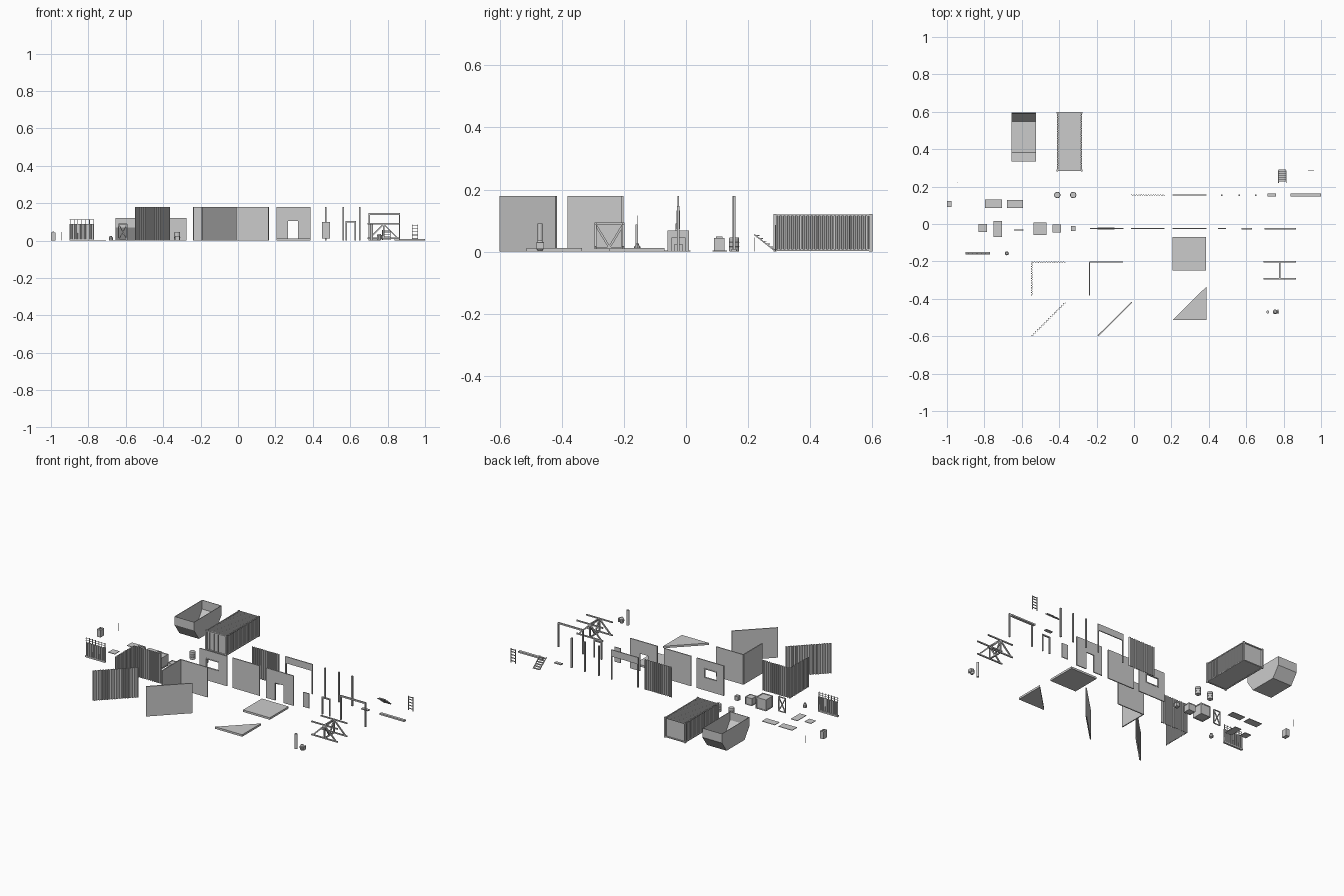
import bpy, bmesh, math
from mathutils import Vector

if "Cube" in bpy.data.objects:
    bpy.data.objects.remove(bpy.data.objects["Cube"])

def finish(name, bm):
    bmesh.ops.recalc_face_normals(bm, faces=bm.faces)
    me = bpy.data.meshes.new(name)
    bm.to_mesh(me)
    bm.free()
    ob = bpy.data.objects.new(name, me)
    bpy.context.collection.objects.link(ob)
    return ob

def boxes(name, *bounds):
    """One object from boxes given as (x0, x1, y0, y1, z0, z1)."""
    bm = bmesh.new()
    for x0, x1, y0, y1, z0, z1 in bounds:
        for v in bmesh.ops.create_cube(bm, size=1)['verts']:
            v.co = Vector((x0 + (x1 - x0) * (v.co.x + .5), y0 + (y1 - y0) * (v.co.y + .5),
                           z0 + (z1 - z0) * (v.co.z + .5)))
    return finish(name, bm)

def prism(name, pts, z0, z1):
    bm = bmesh.new()
    f = bm.faces.new([bm.verts.new((x, y, z0)) for x, y in pts])
    r = bmesh.ops.extrude_face_region(bm, geom=[f], use_keep_orig=True)
    bmesh.ops.translate(bm, vec=(0, 0, z1 - z0), verts=[g for g in r['geom'] if isinstance(g, bmesh.types.BMVert)])
    return finish(name, bm)

def bars(name, segs, t):
    """Square bars of width t between pairs of points."""
    bm = bmesh.new()
    for a, b in segs:
        a, b = Vector(a), Vector(b)
        q = (b - a).to_track_quat('Z', 'X' if abs((b - a).x) < 1e-6 else 'Y')
        for v in bmesh.ops.create_cube(bm, size=1)['verts']:
            v.co = (a + b) / 2 + q @ Vector((v.co.x * t, v.co.y * t, v.co.z * (b - a).length))
    return finish(name, bm)

def lathe(name, x, y, prof, n=12):
    bm = bmesh.new()
    rings = [[bm.verts.new((x + r * math.cos(i * math.tau / n), y + r * math.sin(i * math.tau / n), z))
              for i in range(n)] for r, z in prof]
    for a, b in zip(rings, rings[1:]):
        for i in range(n):
            bm.faces.new((a[i], a[(i + 1) % n], b[(i + 1) % n], b[i]))
    bm.faces.new(rings[0])
    bm.faces.new(rings[-1])
    return finish(name, bm)

def ribs(a, b, n, amp):
    """Trapezoid corrugation along the line a-b."""
    a, b = Vector(a), Vector(b)
    d = b - a
    nrm = Vector((-d.y, d.x)).normalized()
    return [a + d * ((i + f) / n) + nrm * s * amp for i in range(n)
            for f, s in ((0, 1), (.38, 1), (.5, -1), (.88, -1))] + [b + nrm * amp]

def sheet(name, a, b, n=14, amp=.0025, t=.003, h=.18):
    d = (Vector(b) - Vector(a)).normalized()
    p = ribs(a, b, n, amp)
    off = Vector((-d.y, d.x)) * t
    return prism(name, p + [v - off for v in reversed(p)], 0, h)

def slab(name, a, b, t=.006, h=.18):
    a, b = Vector(a), Vector(b)
    d = (b - a).normalized()
    o = Vector((-d.y, d.x)) * t / 2
    return prism(name, [a + o, b + o, b - o, a - o], 0, h)

# Skip: hexagonal side profile, hollow, open on top
prof = [(.333, .12), (.333, .07), (.38, .002), (.55, .002), (.595, .065), (.595, .12)]
bm = bmesh.new()
L, R = [[bm.verts.new((x, y, z)) for y, z in prof] for x in (-.655, -.525)]
for i in range(5):
    bm.faces.new((L[i], L[i + 1], R[i + 1], R[i]))
bm.faces.new(L)
bm.faces.new(R)
skip = finish("skip_container", bm)
m = skip.modifiers.new("thickness", 'SOLIDIFY')
m.thickness = .004

# Shipping container with corrugated sides, ribbed roof, corner posts and doors
loop = ribs((-.408, .59), (-.408, .29), 24, .0025) + ribs((-.282, .29), (-.282, .59), 24, .0025)
prism("cargo_container", loop, .004, .116)
boxes("container_roof_ribs", *[(-.403, -.287, .292 + i * .0107, .297 + i * .0107, .115, .119) for i in range(28)])
fr = [(x, x + .008, y, y + .01, 0, .122) for x in (-.415, -.283) for y in (.282, .59)]
for z in (.002, .114):
    fr += [(x, x + .005, .285, .597, z, z + .006) for x in (-.413, -.282)]
    fr += [(-.41, -.28, y, y + .006, z, z + .006) for y in (.284, .592)]
boxes("container_frame", *fr)
boxes("container_door_bars", *[(x, x + .003, .284, .288, .005, .115) for x in (-.39, -.36, -.333, -.303)])

# Barrels
for i, x in enumerate((-.41, -.325)):
    lathe(f"barrel_{i}", x, .155, [(.015, 0), (.016, .002), (.016, .015), (.017, .016), (.016, .017),
          (.016, .029), (.017, .03), (.016, .031), (.016, .043), (.015, .045)], 16)

# Corrugated walls: straight, corner, diagonal
sheet("corrugated_wall", (-.015, .155), (.165, .155))
sheet("corrugated_corner_long", (-.547, -.204), (-.367, -.204))
sheet("corrugated_corner_side", (-.547, -.382), (-.547, -.204))
sheet("corrugated_diagonal_wall", (-.547, -.598), (-.367, -.418), 18)
# Plain walls
slab("plain_wall", (-.017, -.025), (.163, -.025))
slab("plain_corner_long", (-.238, -.204), (-.058, -.204))
slab("plain_corner_side", (-.238, -.382), (-.238, -.204))
slab("plain_diagonal_wall", (-.193, -.598), (-.011, -.418))

def holed(name, x0, x1, y, hx0, hx1, hz0, hz1, t=.003):
    b = [(x0, hx0, y - t, y + t, 0, .18), (hx1, x1, y - t, y + t, 0, .18), (hx0, hx1, y - t, y + t, hz1, .18)]
    if hz0 > 0:
        b.append((hx0, hx1, y - t, y + t, 0, hz0))
    boxes(name, *b)

# Walls with openings
holed("window_wall", -.235, -.055, -.025, -.193, -.107, .075, .13)
boxes("window_frame", *[(x, x + .005, -.03, -.02, .073, .132) for x in (-.195, -.11)],
      *[(-.195, -.105, -.03, -.02, z, z + .005) for z in (.073, .127)])
holed("doorway_wall", .207, .387, -.025, .266, .32, 0, .105)
holed("wide_opening_wall", .207, .387, .155, .213, .381, 0, .14)

# Door leaf, door frame, portal frame
boxes("door_leaf", (.45, .491, -.0275, -.0225, .012, .1))
boxes("door_frame", (.575, .582, -.029, -.021, 0, .105), (.623, .63, -.029, -.021, 0, .105),
      (.575, .63, -.029, -.021, .098, .105))
boxes("portal_frame", (.698, .705, -.029, -.021, 0, .145), (.86, .867, -.029, -.021, 0, .145),
      (.698, .867, -.029, -.021, .138, .147))

# Columns and loose trims
for i, x in enumerate((.47, .562, .65)):
    boxes(f"column_{i}", (x - .004, x + .004, .151, .159, 0, .18))
boxes("short_trim", (.715, .76, .146, .164, 0, .006))
boxes("long_plank", (.837, 1, .147, .163, 0, .009))

# Floor tiles
boxes("floor_tile", (.207, .385, -.248, -.07, 0, .012))
prism("triangle_floor_tile", [(.207, -.513), (.387, -.513), (.387, -.335)], 0, .012)

# Braced support truss
segs = []
for y in (-.202, -.292):
    for z in (.012, .09):
        segs.append(((.692, y, z), (.867, y, z)))
    segs.append(((.779, y, .012), (.779, y, .09)))
    segs += [((.779, y, .088), (x, y, .014)) for x in (.705, .853)]
    segs.append(((.779, y, .088), (.779, -.247, .014)))
segs += [((.779, -.292, z), (.779, -.202, z)) for z in (.012, .09)]
bars("support_truss", segs, .007)

# Short pipe and valve fitting
lathe("pipe_post", .715, -.47, [(.008, 0), (.008, .09)])
lathe("fitting_body", .755, -.47, [(.008, .002), (.013, .01), (.013, .028), (.007, .036)], 10)
boxes("fitting_arm", (.742, .775, -.475, -.465, .014, .024), (.767, .773, -.482, -.458, .008, .03))

# Steps
bars("step_stringers", [((x, .22, .055), (x, .285, .004)) for x in (.772, .814)], .004)
boxes("step_treads", *[(.773, .813, .226 + i * .011, .237 + i * .011, .05 - i * .009, .053 - i * .009)
                       for i in range(6)])

# Ladder
bars("ladder", [((x, .288, 0), (x, .288, .085)) for x in (.931, .961)] +
     [((.931, .288, z), (.961, .288, z)) for z in (.012, .03, .048, .066, .08)], .004)

# Barbed fence: ribbed panel, posts, strands
sheet("fence_panel", (-.9, -.157), (-.77, -.157), 9, .003, .003, .088)
bars("fence_posts", [((-.897 + i * .0206, -.157, .04), (-.897 + i * .0206, -.157, .117)) for i in range(7)], .003)
bars("fence_strands", [((-.9, -.157, z), (-.77, -.157, z)) for z in (.1, .112)], .002)
boxes("fence_base", (-.9, -.77, -.163, -.151, 0, .01))

# Small bin
lathe("small_bin", -.68, -.157, [(.011, 0), (.011, .015), (.006, .021), (.006, .026)], 8)

# Fuel can and thin rod
boxes("fuel_can", (-1, -.976, .09, .124, 0, .044))
boxes("fuel_can_handle", (-.991, -.985, .097, .117, .044, .048))
boxes("thin_rod", (-.947, -.945, .219, .221, 0, .045))

# Flat boards
for i, (x0, x1, y0, y1) in enumerate([(-.797, -.707, .085, .132), (-.68, -.594, .085, .129),
                                      (-.831, -.787, -.044, .001), (-.75, -.706, -.07, .015)]):
    boxes(f"flat_board_{i}", (x0, x1, y0, y1, 0, .003))

# Cross-braced gate
c = [(-.638, .003), (-.593, .003), (-.593, .088), (-.638, .088)]
pairs = [(0, 1), (1, 2), (2, 3), (3, 0), (0, 2), (1, 3)]
bars("braced_gate", [((c[i][0], -.032, c[i][1]), (c[j][0], -.032, c[j][1])) for i, j in pairs], .005)

# Crates with edge frames
for i, (x, y, s) in enumerate([(-.503, -.025, .068), (-.414, -.024, .045), (-.325, -.024, .025)]):
    h, e = s / 2, s * .09
    boxes(f"crate_{i}", (x - h + .002, x + h - .002, y - h + .002, y + h - .002, .002, s - .002))
    fr = []
    for a in (-h, h - e):
        for b in (-h, h - e):
            fr += [(x + a, x + a + e, y + b, y + b + e, 0, s),
                   (x - h, x + h, y + a, y + a + e, b + h, b + h + e),
                   (x + a, x + a + e, y - h, y + h, b + h, b + h + e)]
    boxes(f"crate_frame_{i}", *fr)
